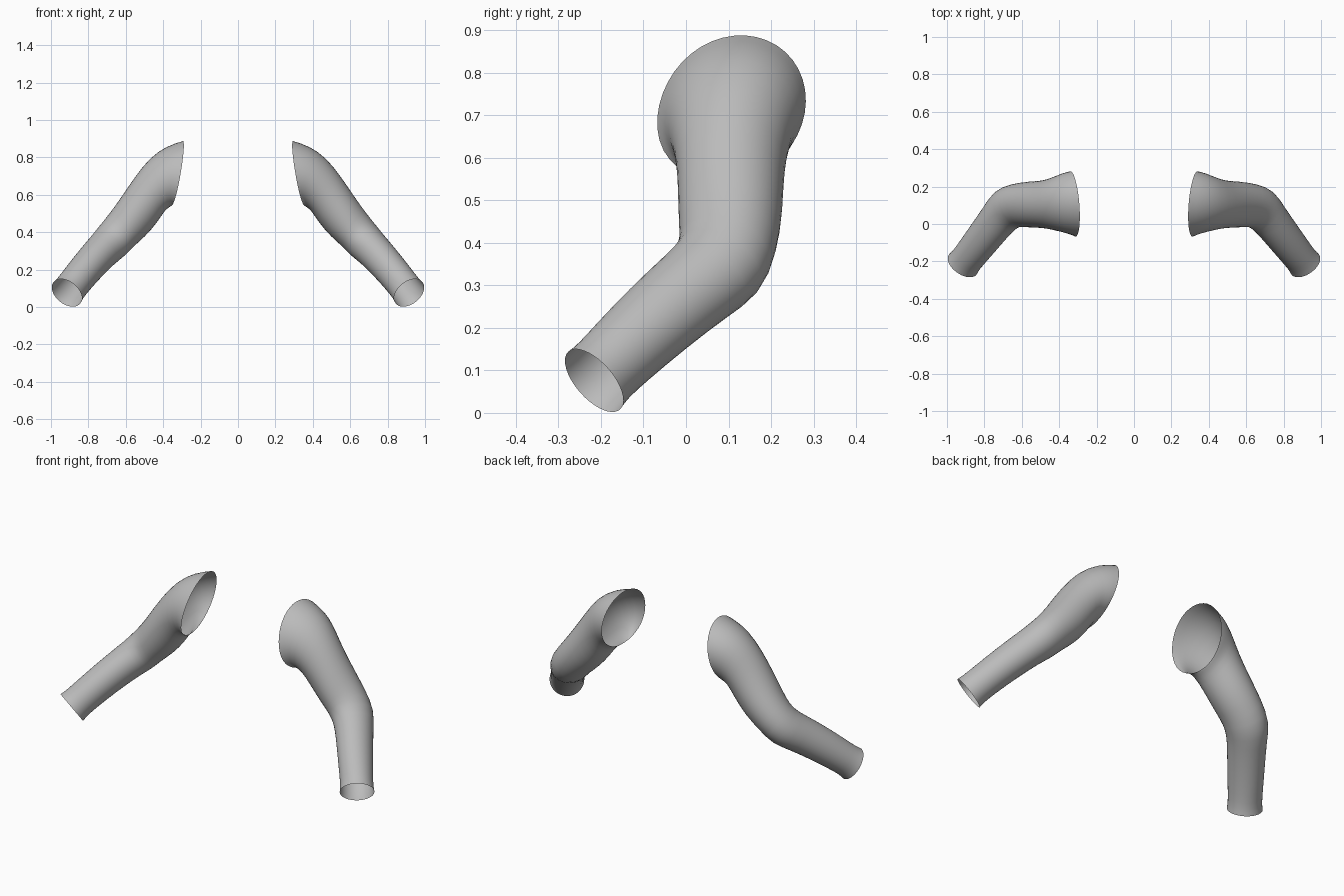
import bpy, bmesh, math
from mathutils import Vector

cube = bpy.data.objects.get("Cube")
if cube:
    bpy.data.objects.remove(cube, do_unlink=True)

SIDES = 20

# One plain grey cloth
cloth = bpy.data.materials.new("grey cloth")
cloth.use_nodes = True
grey = (0.5, 0.5, 0.5, 1)
cloth.diffuse_color = grey
cloth.node_tree.nodes["Principled BSDF"].inputs["Base Color"].default_value = grey

# Cross-sections from shoulder to elbow: centre, upward half-axis, forward half-axis
sections = [
    ((.325, .11, .715), (-.03, .03, .175), (-.02, -.172, .01)),
    ((.37, .11, .7), (.012, .025, .163), (-.01, -.163, .01)),
    ((.43, .107, .66), (.04, .015, .143), (0, -.143, 0)),
    ((.487, .105, .58), (.06, 0, .125), (0, -.127, 0)),
    ((.56, .105, .482), (.064, 0, .108), (0, -.125, 0)),
    ((.625, .1, .41), (.06, 0, .093), (-.025, -.117, .015)),
    ((.68, .085, .345), (.068, 0, .08), (-.05, -.102, .035)),
]

# Forearm: evenly stepped from elbow to cuff, perpendicular to its own direction
outer, front = Vector((.78, 0, .627)), Vector((-.41, -.75, .51))
elbow, cuff = Vector((.68, .085, .345)), Vector((.915, -.216, .076))
for t, r_outer, r_front in ((.2, .097, .106), (.5, .092, .1), (.8, .088, .092),
                            (.93, .088, .088), (1, .093, .093)):
    centre = elbow.lerp(cuff, t)
    centre.z += .05 * t * (1 - t)
    sections.append((centre, outer * r_outer, front * r_front))


def ring_point(index, k, side):
    angle = math.tau * k / SIDES
    c, s = math.cos(angle), math.sin(angle)
    # Bunched cloth beside the armpit, flaring at the edge and pinched behind it
    gather = max(0, math.cos(angle - math.radians(125))) ** 6
    scale = 1 + gather * (.06, -.03, -.04)[index] if index < 3 else 1
    centre, up, fwd = (Vector(v) for v in sections[index])
    p = centre + (up * c + fwd * s) * scale
    return Vector((p.x * side, p.y, p.z))


def build_sleeve(name, side):
    bm = bmesh.new()
    rings = [[bm.verts.new(ring_point(i, k, side)) for k in range(SIDES)]
             for i in range(len(sections))]
    for a, b in zip(rings, rings[1:]):
        for k in range(SIDES):
            n = (k + 1) % SIDES
            quad = (a[k], a[n], b[n], b[k])
            bm.faces.new(quad if side < 0 else quad[::-1])
    # Point the open tube's faces away from its centreline
    bm.normal_update()
    face = bm.faces[:][SIDES * 3]
    middle = (Vector(sections[3][0]) + Vector(sections[4][0])) / 2
    middle.x *= side
    if face.normal.dot(face.calc_center_median() - middle) < 0:
        bmesh.ops.reverse_faces(bm, faces=bm.faces[:])
    mesh = bpy.data.meshes.new(name)
    bm.to_mesh(mesh)
    bm.free()
    mesh.materials.append(cloth)
    for poly in mesh.polygons:
        poly.use_smooth = True
    obj = bpy.data.objects.new(name, mesh)
    bpy.context.collection.objects.link(obj)
    smooth = obj.modifiers.new("smooth", 'SUBSURF')
    smooth.levels = smooth.render_levels = 1


# Matching open sleeves
build_sleeve("left_sleeve", 1)
build_sleeve("right_sleeve", -1)
